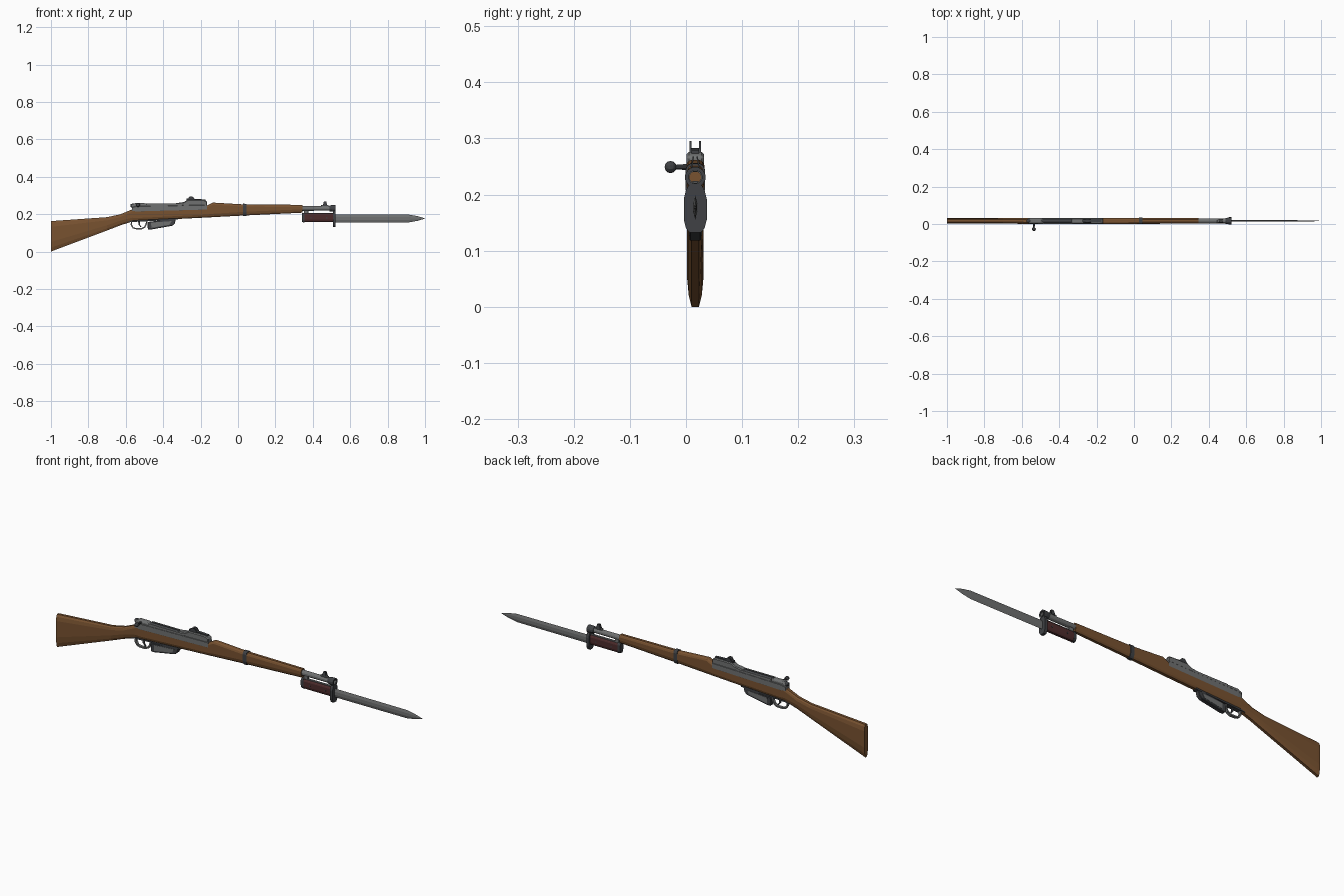
import bpy, bmesh, math
from mathutils import Vector

if "Cube" in bpy.data.objects:
    bpy.data.objects.remove(bpy.data.objects["Cube"])

YC = 0.0165          # centre plane of the rifle


def material(name, rgb):
    m = bpy.data.materials.new(name)
    m.diffuse_color = (*rgb, 1)
    m.use_nodes = True
    m.node_tree.nodes["Principled BSDF"].inputs["Base Color"].default_value = m.diffuse_color
    return m


WOOD = material("wood", (0.19, 0.085, 0.03))
STEEL = material("steel", (0.16, 0.165, 0.165))
DARK = material("dark_steel", (0.05, 0.053, 0.058))
GRIP = material("grip_red", (0.075, 0.025, 0.025))


def finish(name, bm, mat, bevel=0):
    bmesh.ops.recalc_face_normals(bm, faces=bm.faces)
    me = bpy.data.meshes.new(name)
    bm.to_mesh(me)
    bm.free()
    ob = bpy.data.objects.new(name, me)
    bpy.context.collection.objects.link(ob)
    me.materials.append(mat)
    if bevel:
        b = ob.modifiers.new("bevel", 'BEVEL')
        b.width, b.segments, b.limit_method = bevel, 1, 'ANGLE'
    return ob


def skin(bm, rings, cap=True, close=False):
    vs = [[bm.verts.new(p) for p in r] for r in rings]
    n = len(vs[0])
    for a, b in zip(vs, vs[1:] + vs[:1] if close else vs[1:]):
        for i in range(n):
            j = (i + 1) % n
            bm.faces.new((a[i], a[j], b[j], b[i]))
    if cap and not close:
        bm.faces.new(vs[0])
        bm.faces.new(vs[-1])


def loft(name, stations, mat):
    """Chamfered sections along x: (x, z_low, z_high, half_width, chamfer)."""
    rings = []
    for x, lo, hi, w, c in stations:
        half = [(lo, .45), (lo + c * .4, .8), (lo + c, 1),
                (hi - c * .6, 1), (hi - c * .2, .8), (hi, .45)]
        rings.append([(x, YC + f * w, z) for z, f in half] +
                     [(x, YC - f * w, z) for z, f in reversed(half)])
    bm = bmesh.new()
    skin(bm, rings)
    return finish(name, bm, mat)


def prism(name, profile, w, mat, bevel=0, y=YC):
    """Side profile (x, z) extruded to half width w."""
    bm = bmesh.new()
    skin(bm, [[(x, y + s * w, z) for x, z in profile] for s in (-1, 1)])
    return finish(name, bm, mat, bevel)


def block(name, x0, x1, z0, z1, w, mat, bevel=0, y=YC):
    return prism(name, [(x0, z0), (x1, z0), (x1, z1), (x0, z1)], w, mat, bevel, y)


def lathe(name, axis, origin, profile, mat, n=12, close=False):
    """Rings (distance, radius) around the x or y axis."""
    o, rings = Vector(origin), []
    for d, r in profile:
        ring = []
        for i in range(n):
            a = math.tau * (i + .5) / n
            u, v = r * math.cos(a), r * math.sin(a)
            ring.append(o + Vector((d, u, v) if axis == 'x' else (u, d, v)))
        rings.append(ring)
    bm = bmesh.new()
    skin(bm, rings, close=close)
    return finish(name, bm, mat)


# wooden stock: butt, wrist, fore-end
loft("stock", [
    (-1.0, 0.0, .163, .0145, .05), (-.985, .006, .164, .015, .05),
    (-.70, .113, .184, .0145, .028), (-.63, .14, .199, .015, .025),
    (-.565, .161, .226, .0165, .02), (-.53, .164, .232, .0165, .016),
    (-.17, .182, .244, .0165, .016), (-.135, .184, .262, .0165, .018),
    (.035, .193, .252, .0155, .02), (.345, .208, .25, .0145, .018)], WOOD)
loft("barrel_band", [(.026, .189, .256, .0175, .02), (.046, .19, .2555, .0175, .02)], DARK)

# receiver, bolt and rear bridge
loft("receiver", [(-.568, .205, .240, .0155, .01), (-.545, .205, .247, .0168, .01),
                  (-.165, .215, .254, .0168, .01)], STEEL)
loft("rear_bridge", [(-.566, .225, .25, .013, .01), (-.55, .225, .259, .015, .012),
                     (-.50, .225, .259, .015, .012), (-.485, .225, .252, .014, .01)], STEEL)
lathe("bolt", 'x', (0, YC, .246), [(-.575, .008), (-.565, .011), (-.30, .011)], DARK)
for i, s in enumerate((-1, 1)):
    block(f"receiver_rail_{i}", -.49, -.30, .24, .256, .0025, STEEL, y=YC + s * .0135)
lathe("bolt_handle", 'y', (-.535, 0, .249), [(YC, .006), (-.004, .0055), (-.022, .004)], DARK, 8)
lathe("bolt_knob", 'y', (-.535, -.0275, .249),
      [(.0105 * math.cos(a), .0105 * math.sin(a) + .0003)
       for a in (math.pi * i / 6 for i in range(7))], DARK, 10)

# rear sight
prism("rear_sight_base", [(-.335, .245), (-.165, .24), (-.165, .268), (-.18, .276),
                          (-.27, .276), (-.29, .265), (-.335, .258)], .0155, STEEL, .004)
prism("rear_sight_leaf", [(-.275, .272), (-.175, .272), (-.175, .279), (-.275, .283)], .007, DARK)
for i, s in enumerate((-1, 1)):
    prism(f"rear_sight_ear_{i}", [(-.275, .27), (-.225, .27), (-.238, .29), (-.246, .295),
                                  (-.258, .295), (-.264, .287)], .0018, DARK, y=YC + s * .0085)

# magazine with raised side panel
prism("magazine", [(-.485, .158), (-.482, .118), (-.465, .118), (-.352, .138),
                   (-.338, .15), (-.332, .178)], .0105, DARK, .002)
prism("magazine_panel", [(-.465, .155), (-.463, .127), (-.365, .144), (-.355, .163)],
      .0118, STEEL)
prism("magazine_floor_frame", [(-.59, .157), (-.32, .171), (-.32, .178), (-.59, .165)],
      .0115, DARK)

# trigger guard: flat band swept along a path
path = [(-.572, .168), (-.574, .142), (-.563, .124), (-.545, .119),
        (-.515, .119), (-.497, .128), (-.488, .145), (-.484, .165)]
bm = bmesh.new()
mid, rings = Vector((-.53, .16)), []
for x, z in path:
    inn = Vector((x, z)) + (mid - Vector((x, z))).normalized() * .007
    rings.append([(x, YC - .007, z), (x, YC + .007, z),
                  (inn.x, YC + .007, inn.y), (inn.x, YC - .007, inn.y)])
skin(bm, rings)
finish("trigger_guard", bm, STEEL)
prism("trigger", [(-.535, .168), (-.522, .168), (-.524, .145), (-.516, .131),
                  (-.521, .130), (-.532, .145)], .003, DARK)

# hollow barrel and bayonet muzzle ring
lathe("barrel", 'x', (0, YC, .231), [(.335, .0105), (.335, .0135), (.518, .0125),
                                     (.518, .0105)], STEEL, 12, True)
lathe("muzzle_ring", 'x', (0, YC, .231), [(.488, .012), (.488, .0155), (.505, .0185),
                                          (.522, .0185), (.522, .012)], DARK, 12, True)

# front sight
block("front_sight_base", .445, .485, .240, .249, .006, STEEL, .001)
for i, s in enumerate((-1, 1)):
    bm = bmesh.new()
    skin(bm, [[(x, YC + s * (o + t), z) for x, o, z in
               ((.453, .006, .244), (.477, .006, .244), (.472, .002, .268), (.459, .002, .268))]
              for t in (0, .0025)])
    finish(f"front_sight_ear_{i}", bm, DARK)

# bayonet: guard, grip, pommel, blade
bm = bmesh.new()
outline = [(.010, .132), (.0165, .14), (.0205, .155), (.0205, .192), (.017, .206), (.012, .216)]
outline = outline + [(-y, z) for y, z in reversed(outline)]
skin(bm, [[(x, YC + y, z) for y, z in outline] for x in (.507, .521)])
finish("bayonet_guard", bm, DARK)
loft("bayonet_grip", [(.352, .157, .203, .0125, .014), (.508, .157, .204, .0125, .014)], GRIP)
loft("bayonet_pommel", [(.341, .158, .205, .012, .014), (.356, .155, .207, .0135, .014)], DARK)
block("bayonet_tang", .345, .51, .200, .2075, .005, STEEL)
block("bayonet_lug", .352, .376, .203, .224, .006, STEEL, .0015)
for i, x in enumerate((.39, .475)):
    lathe(f"grip_rivet_{i}", 'y', (x, YC, .18), [(-.0133, .004), (.0133, .004)], DARK, 8)

bm = bmesh.new()
skin(bm, [[(x, YC, zc - h), (x, YC + t, zc - h * .35), (x, YC + t, zc + h * .35),
           (x, YC, zc + h), (x, YC - t, zc + h * .35), (x, YC - t, zc - h * .35)]
          for x, zc, h, t in ((.515, .177, .0215, .004), (.915, .177, .0205, .0035),
                              (.96, .177, .0125, .002), (1.0, .177, .0006, .0004))])
finish("bayonet_blade", bm, STEEL)
